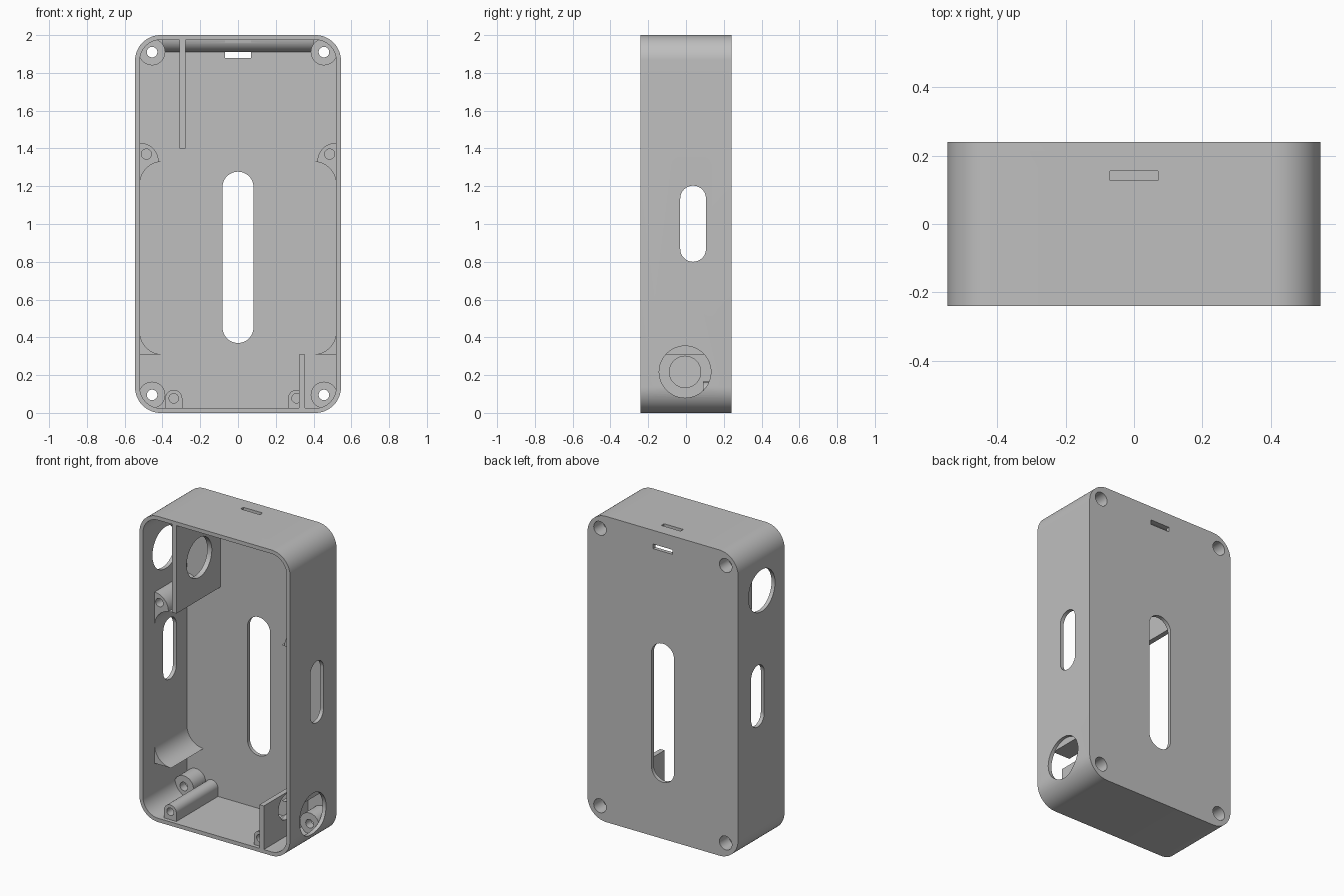
import bpy, bmesh
from math import cos, sin, pi, radians

cube = bpy.data.objects.get("Cube")
if cube:
    bpy.data.objects.remove(cube, do_unlink=True)

grey = bpy.data.materials.new("plain_grey")
grey.use_nodes = True
GREY = (0.52, 0.52, 0.52, 1)
grey.diffuse_color = GREY
grey.node_tree.nodes["Principled BSDF"].inputs["Base Color"].default_value = GREY

HALF_W, HALF_D, HEIGHT, WALL = 0.545, 0.24, 2.0, 0.025
BACK = HALF_D - WALL          # inner face of the back wall
INNER = HALF_W - WALL         # inner face of the side walls
SEAT = BACK + 0.01            # parts are sunk a little into the walls


def arc(cx, cy, r, start, end, n=16):
    """Points on an arc, angles in degrees."""
    steps = [radians(start + (end - start) * i / n) for i in range(n + 1)]
    return [(cx + r * cos(t), cy + r * sin(t)) for t in steps]


def circle(cx, cy, r):
    return arc(cx, cy, r, 0, 360, 48)[:-1]


def box(x0, x1, y0, y1):
    return [(x0, y0), (x1, y0), (x1, y1), (x0, y1)]


def rounded(x0, x1, y0, y1, r):
    return (arc(x1 - r, y1 - r, r, 0, 90) + arc(x0 + r, y1 - r, r, 90, 180)
            + arc(x0 + r, y0 + r, r, 180, 270) + arc(x1 - r, y0 + r, r, 270, 360))


def slot(cx, r, y0, y1):
    return arc(cx, y1 - r, r, 0, 180, 24) + arc(cx, y0 + r, r, 180, 360, 24)


def prism(name, profile, axis, a, b):
    """Extrude a profile along x, y or z between a and b."""
    place = {"x": lambda p, d: (d, p[0], p[1]),
             "y": lambda p, d: (p[0], d, p[1]),
             "z": lambda p, d: (p[0], p[1], d)}[axis]
    bm = bmesh.new()
    low = [bm.verts.new(place(p, a)) for p in profile]
    high = [bm.verts.new(place(p, b)) for p in profile]
    bm.faces.new(low)
    bm.faces.new(high)
    for i in range(len(profile)):
        j = (i + 1) % len(profile)
        bm.faces.new((low[i], low[j], high[j], high[i]))
    bmesh.ops.recalc_face_normals(bm, faces=bm.faces)
    mesh = bpy.data.meshes.new(name)
    bm.to_mesh(mesh)
    bm.free()
    obj = bpy.data.objects.new(name, mesh)
    bpy.context.scene.collection.objects.link(obj)
    return obj


def finish(obj, cuts=()):
    """Cut the listed prisms out, then colour and shade the part."""
    cutters = [prism("cutter", *c) for c in cuts]
    for c in cutters:
        c.hide_render = True
        mod = obj.modifiers.new("cut", "BOOLEAN")
        mod.operation, mod.solver, mod.object = "DIFFERENCE", "EXACT", c
    if cutters:
        bpy.context.view_layer.update()
        graph = bpy.context.evaluated_depsgraph_get()
        mesh = bpy.data.meshes.new_from_object(obj.evaluated_get(graph))
        obj.modifiers.clear()
        obj.data = mesh
        for c in cutters:
            bpy.data.objects.remove(c, do_unlink=True)
    obj.data.materials.clear()
    obj.data.materials.append(grey)
    bpy.ops.object.select_all(action="DESELECT")
    obj.select_set(True)
    bpy.context.view_layer.objects.active = obj
    bpy.ops.object.shade_smooth_by_angle(angle=radians(30))


# Screw holes in the four corners, wider at the back
corners = [(s, x, z) for s, x in (("left", 0.455), ("right", -0.455))
           for z in (0.095, 1.91)]


def screw_cuts(x, z):
    return [(circle(x, z, 0.028), "y", -0.1, 0.4),
            (circle(x, z, 0.045), "y", 0.145, 0.4)]


top_strap_cut = (box(-0.07, 0.07, 0.127, 0.155), "z", 1.85, 2.1)
back_strap_cut = (box(-0.07, 0.07, 1.88, 1.91), "y", 0.15, 0.4)
PORT_Y, PORT_LOW, PORT_HIGH, PORT_R = -0.005, 0.217, 1.677, 0.137

# Case shell, open at the front
shell = prism("case_shell", rounded(-HALF_W, HALF_W, 0, HEIGHT, 0.135),
              "y", -HALF_D, HALF_D)
shell_cuts = [
    (rounded(-INNER, INNER, WALL, HEIGHT - WALL, 0.11), "y", -0.4, BACK),
    (slot(0, 0.082, 0.37, 1.277), "y", 0.1, 0.4),
    (slot(0.0375, 0.068, 0.8, 1.203), "x", -0.7, 0.7),
    (circle(PORT_Y, PORT_LOW, PORT_R), "x", 0.48, 0.7),
    (circle(PORT_Y, PORT_HIGH, PORT_R), "x", -0.7, -0.48),
    top_strap_cut, back_strap_cut]
for _, x, z in corners:
    shell_cuts += screw_cuts(x, z)
finish(shell, shell_cuts)

# Corner screw bosses
for side, x, z in corners:
    level = "upper" if z > 1 else "lower"
    boss = prism(f"{level}_{side}_corner_boss", circle(x, z, 0.07), "y", 0.09, SEAT)
    finish(boss, screw_cuts(x, z))

# Rounded strap bar along the top of the back wall
bar_profile = arc(SEAT, HEIGHT - 0.015, 0.075, 180, 270) + [(SEAT, HEIGHT - 0.015)]
finish(prism("strap_bar", bar_profile, "x", -0.4, 0.4), [top_strap_cut])

# Long lid posts standing on the floor
for side, x in (("left", 0.31), ("right", -0.34)):
    profile = arc(x, 0.077, 0.045, 0, 180, 24) + [(x - 0.045, 0.015), (x + 0.045, 0.015)]
    post = prism(f"{side}_lid_post", profile, "y", -0.215, SEAT)
    finish(post, [(circle(x, 0.077, 0.025), "y", -0.4, 0.0)])

# Cradle brackets on both side walls
for side, s in (("left", 1), ("right", -1)):
    wall = INNER + 0.005
    upper = ([(wall, 1.43)] + arc(INNER, 1.33, 0.1, 90, 180)
             + arc(INNER - 0.12, 1.21, 0.12, 90, 0) + [(wall, 1.21)])
    lower = arc(INNER - 0.12, 0.43, 0.12, 0, -90) + [(wall, 0.31), (wall, 0.43)]
    for level, profile in (("upper", upper), ("lower", lower)):
        bracket = prism(f"{level}_{side}_cradle_bracket",
                        [(s * x, z) for x, z in profile], "y", -0.12, SEAT)
        hole = (circle(s * 0.485, 1.37, 0.027), "y", -0.4, 0.08)
        finish(bracket, [hole] if level == "upper" else [])

# Upright mounting plates behind the two round side ports
upper_plate = prism("upper_port_plate", box(-HALF_D, SEAT, 1.4, HEIGHT - 0.015),
                    "x", -0.31, -0.277)
finish(upper_plate, [(circle(PORT_Y, PORT_HIGH, 0.13), "x", -0.4, -0.2)])
lower_plate = prism("lower_port_plate", box(-HALF_D, SEAT, 0.015, 0.31),
                    "x", 0.323, 0.355)
finish(lower_plate, [(circle(PORT_Y, PORT_LOW, 0.083), "x", 0.2, 0.45)])
